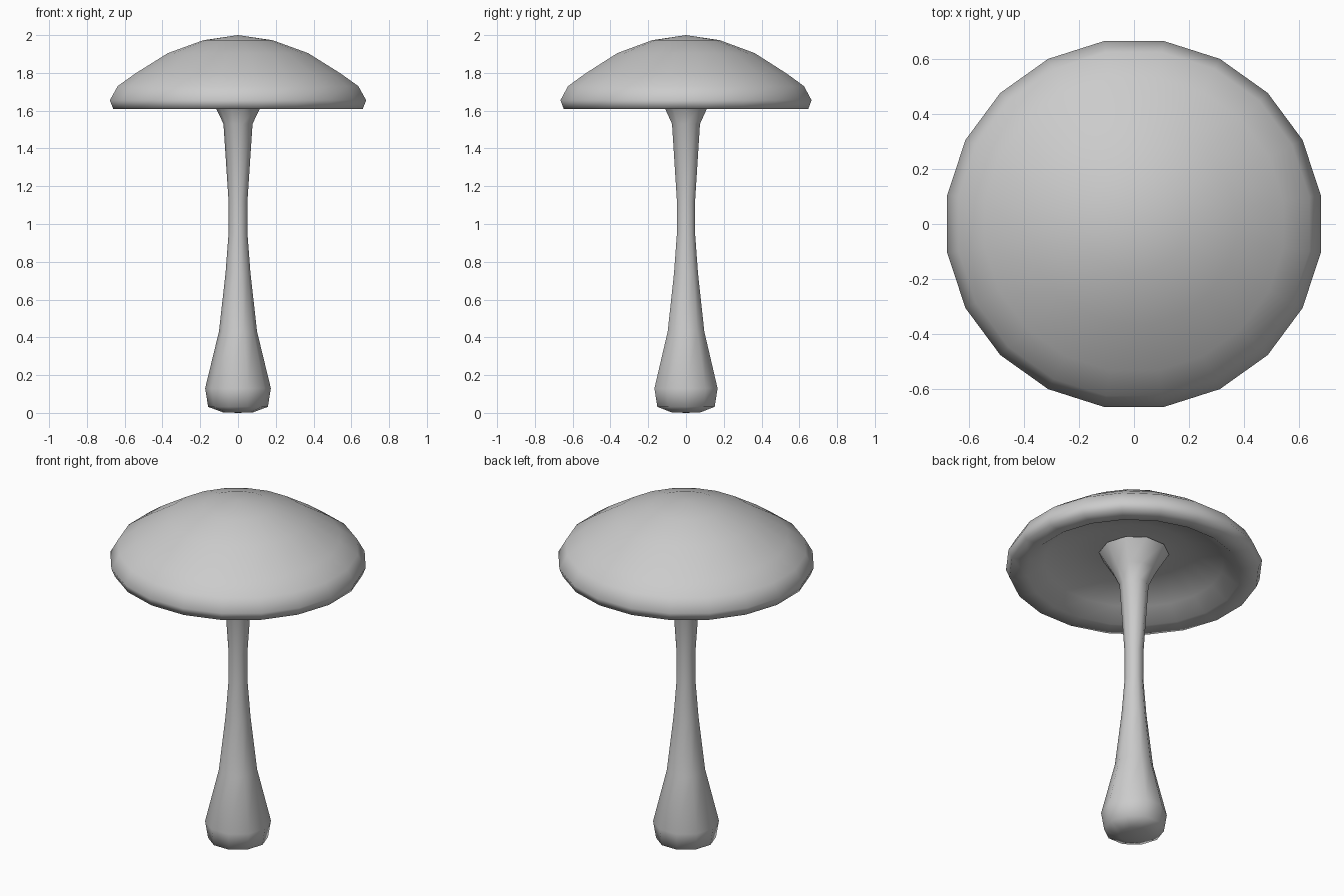
import bpy, math

if "Cube" in bpy.data.objects:
    bpy.data.objects.remove(bpy.data.objects["Cube"])


def lathe(name, profile, sides, offset=0.0, y_scale=1.0):
    """Revolve a (radius, z) profile around z; radius 0 becomes a pole."""
    verts, faces, rings = [], [], []
    for r, z in profile:
        start = len(verts)
        if r == 0:
            verts.append((0, 0, z))
            rings.append([start] * sides)
        else:
            for i in range(sides):
                a = 2 * math.pi * (i + offset) / sides
                verts.append((r * math.cos(a), r * math.sin(a) * y_scale, z))
            rings.append(list(range(start, start + sides)))
    for low, high in zip(rings, rings[1:]):
        for i in range(sides):
            j = (i + 1) % sides
            quad = [low[i], low[j], high[j], high[i]]
            faces.append(list(dict.fromkeys(quad)))
    mesh = bpy.data.meshes.new(name)
    mesh.from_pydata(verts, [], faces)
    mesh.update()
    obj = bpy.data.objects.new(name, mesh)
    bpy.context.collection.objects.link(obj)
    bpy.ops.object.select_all(action='DESELECT')
    obj.select_set(True)
    bpy.context.view_layer.objects.active = obj
    bpy.ops.object.shade_smooth_by_angle(angle=math.radians(100))
    return obj


# Stem: bulbous foot, thin waist, flare running into the cap's underside
lathe("stem", [
    (0, 0.0), (0.08, 0.003), (0.158, 0.032), (0.174, 0.13), (0.101, 0.43),
    (0.066, 0.74), (0.05, 0.95), (0.05, 1.12), (0.077, 1.53),
    (0.115, 1.61), (0.185, 1.725),
], 10, y_scale=1.01)

# Cap: hollow underside, thick rolled rim, domed top
lathe("cap", [
    (0.165, 1.73), (0.30, 1.733), (0.48, 1.672), (0.57, 1.608),
    (0.668, 1.608), (0.687, 1.655), (0.645, 1.73), (0.55, 1.797),
    (0.375, 1.905), (0.185, 1.973), (0, 2.0),
], 20, offset=0.5, y_scale=0.98)
